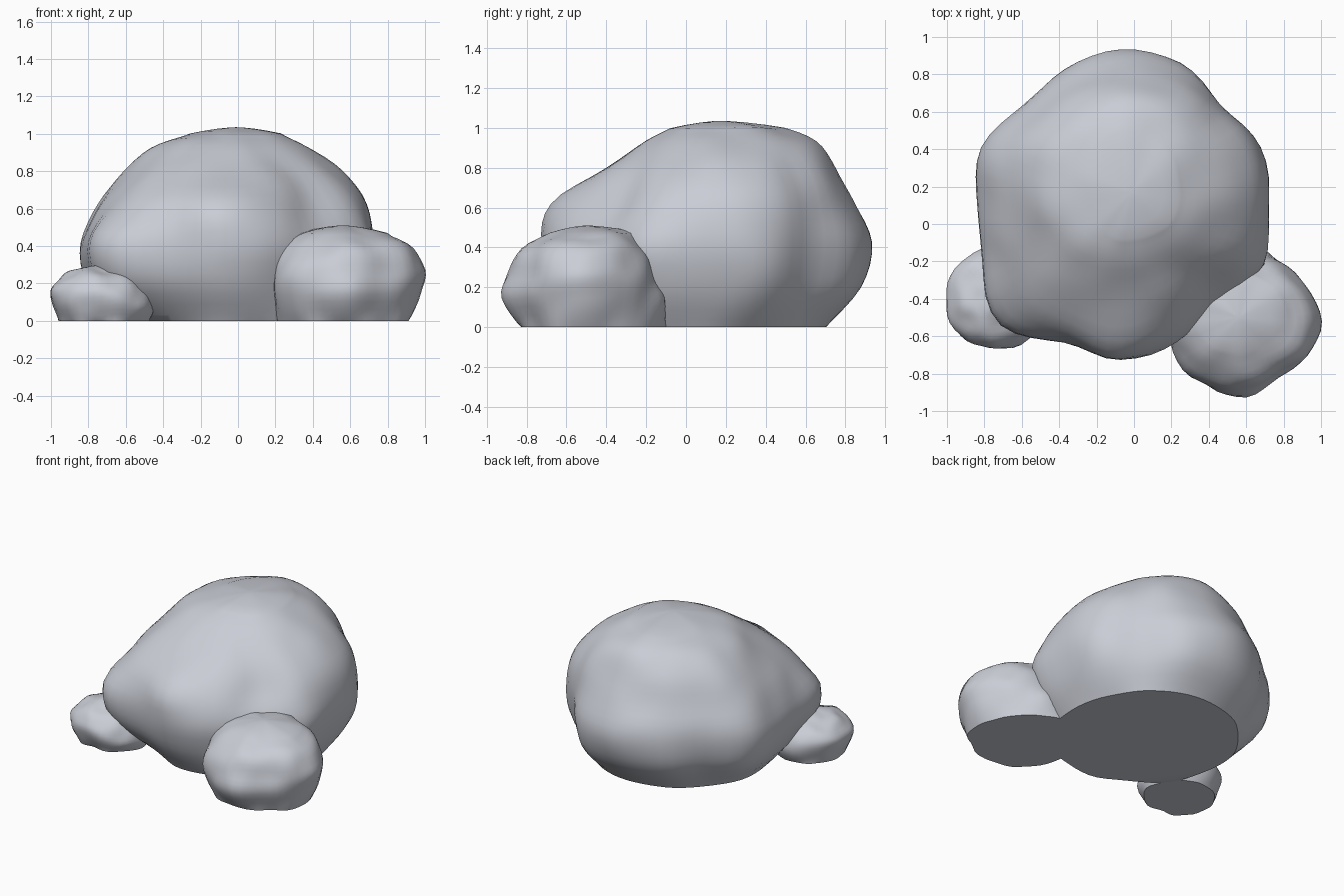
import bpy, bmesh, math
from mathutils import Vector, noise

if "Cube" in bpy.data.objects:
    bpy.data.objects.remove(bpy.data.objects["Cube"])

stone = bpy.data.materials.new("stone")
stone.diffuse_color = (0.59, 0.61, 0.67, 1)
stone.use_nodes = True
stone.node_tree.nodes["Principled BSDF"].inputs["Base Color"].default_value = stone.diffuse_color


def spline(p0, p1, p2, p3, t):
    return 0.5 * (2*p1 + (p2-p0)*t + (2*p0-5*p1+4*p2-p3)*t*t + (3*p1-p0-3*p2+p3)*t**3)


def around(ring, u):
    """Radius at fraction u of a closed ring of evenly spaced radii."""
    n = len(ring)
    i, t = int(u * n), u * n - int(u * n)
    return spline(*(ring[(i + k) % n] for k in (-1, 0, 1, 2)), t)


def rock(name, center, rings, apex, segs, steps, bump, freq):
    """rings: (height, radii counter-clockwise from +x), closed by a flat base and an apex."""
    me = bpy.data.meshes.new(name)
    me.materials.append(stone)
    bm = bmesh.new()
    rows = []
    last = len(rings) - 1

    def bumpy(p, d):
        p = p + d.normalized() * bump * noise.noise(p * freq)
        p.z = max(p.z, 0)
        return bm.verts.new(p)

    for lv in range(last * steps + 1):
        i = min(lv // steps, last - 1)
        t = lv / steps - i
        four = [rings[min(max(i + k, 0), last)] for k in (-1, 0, 1, 2)]
        z = max(spline(*(f[0] for f in four), t), 0)
        row = []
        for s in range(segs):
            u = s / segs
            r = spline(*(around(f[1], u) for f in four), t)
            c, w = math.cos(u * math.tau), math.sin(u * math.tau)
            lift = 0.5 + lv / (last * steps) if lv else 0
            row.append(bumpy(Vector((center[0] + r * c, center[1] + r * w, z)), Vector((c, w, lift))))
        rows.append(row)
    # rounded crown: shrinking rings up to the apex
    tip = Vector(apex)
    rim = [v.co.copy() for v in rows[-1]]
    for f in (0.3, 0.6, 0.85):
        row = []
        for co in rim:
            m = co.lerp(tip, f)
            m.z = co.z + (tip.z - co.z) * (1 - (1 - f) ** 1.6)
            row.append(bm.verts.new(m))
        rows.append(row)
    for a, b in zip(rows, rows[1:]):
        for s in range(segs):
            n = (s + 1) % segs
            bm.faces.new((a[s], a[n], b[n], b[s]))
    bm.faces.new(rows[0][::-1])
    top = bm.verts.new(tip)
    for s in range(segs):
        bm.faces.new((rows[-1][s], rows[-1][(s + 1) % segs], top))
    bm.to_mesh(me)
    bm.free()
    ob = bpy.data.objects.new(name, me)
    bpy.context.collection.objects.link(ob)
    bpy.ops.object.select_all(action='DESELECT')
    ob.select_set(True)
    bpy.context.view_layer.objects.active = ob
    bpy.ops.object.shade_smooth_by_angle(angle=math.radians(40))


def scaled(ring, f):
    return [r * f for r in ring]


# large boulder: widest outline plus the sloping upper sections
wide = [.79, .81, .765, .83, .825, .79, .745, .815, .77, .80, .90, .80, .82, .79, .74, .82]
rock("large_boulder", (-.07, .10), [
    (0, [.63, .62, .61, .61, .60, .59, .57, .58, .58, .59, .61, .60, .64, .67, .66, .66]),
    (.20, scaled(wide, .945)),
    (.42, wide),
    (.62, [.75, .77, .73, .76, .74, .71, .69, .71, .66, .68, .73, .72, .78, .70, .63, .73]),
    (.80, [.62, .65, .65, .66, .65, .62, .60, .59, .54, .51, .53, .51, .50, .49, .50, .57]),
    (.93, [.43, .46, .52, .55, .55, .50, .46, .43, .40, .36, .34, .31, .30, .32, .35, .39]),
    (1.00, [.30, .32, .36, .39, .39, .34, .26, .20, .17, .16, .16, .16, .18, .19, .22, .27]),
], (-.01, .17, 1.035), 64, 4, .02, 4)

# medium rock at the front right
rock("medium_rock", (.60, -.52), [
    (0, [.32, .31, .34, .41, .43, .40, .39, .36, .33, .31, .28, .31]),
    (.14, [.37, .35, .37, .42, .45, .42, .41, .42, .40, .40, .34, .36]),
    (.27, [.40, .36, .36, .37, .40, .41, .41, .41, .39, .37, .33, .37]),
    (.39, [.34, .32, .31, .32, .35, .37, .37, .35, .32, .30, .28, .32]),
    (.47, [.20, .21, .22, .25, .27, .28, .26, .23, .18, .16, .15, .17]),
], (.56, -.50, .51), 48, 4, .02, 7)

# small rock at the front left
rock("small_rock", (-.73, -.40), [
    (0, [.25, .24, .24, .23, .22, .23, .21, .24]),
    (.08, [.28, .28, .28, .26, .26, .27, .25, .28]),
    (.17, [.25, .26, .27, .27, .27, .28, .26, .26]),
    (.24, [.18, .20, .21, .21, .21, .21, .20, .19]),
    (.28, [.11, .12, .12, .12, .12, .12, .11, .11]),
], (-.71, -.40, .30), 40, 4, .018, 10)
